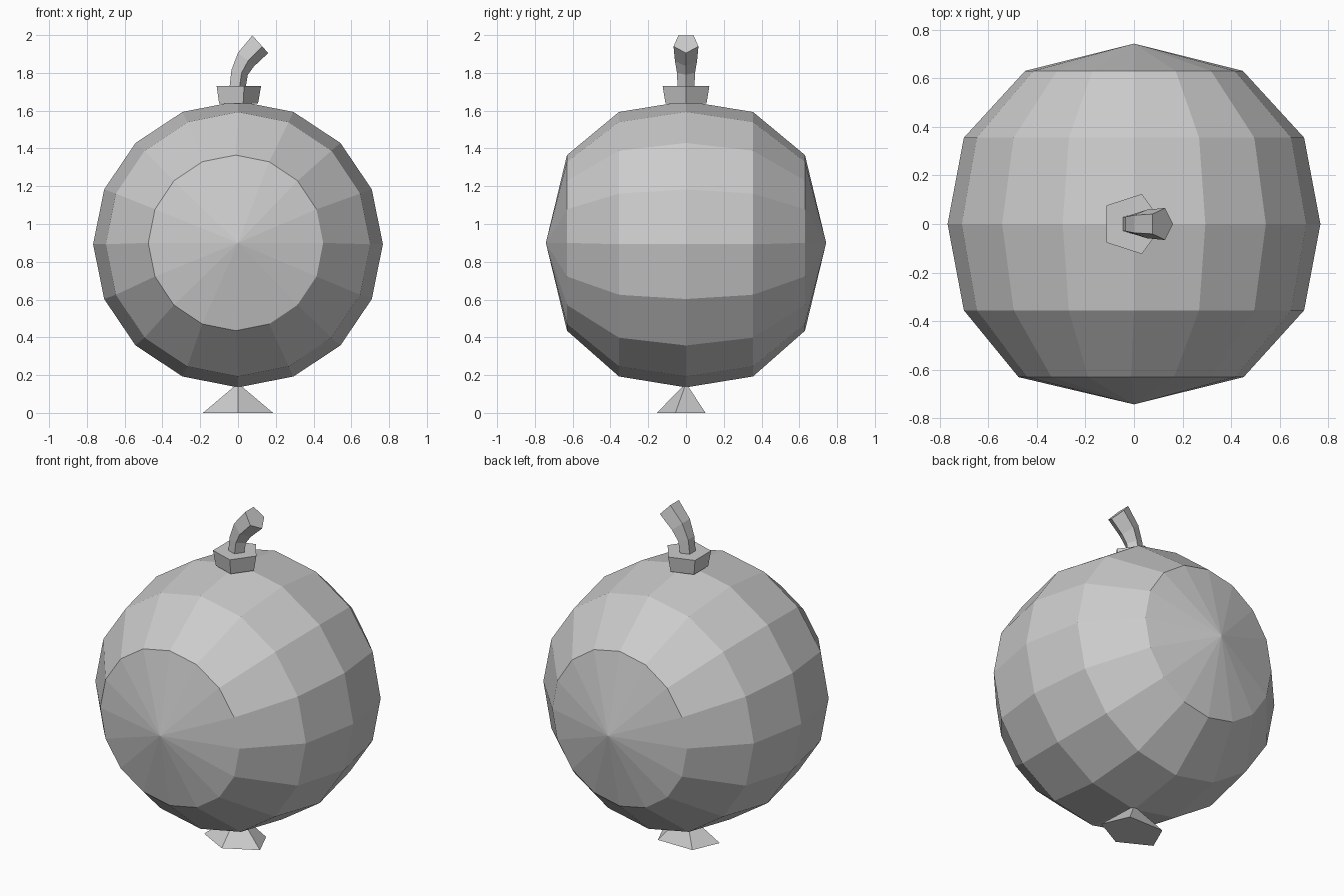
import bpy
import math
from mathutils import Vector

cube = bpy.data.objects.get("Cube")
if cube:
    bpy.data.objects.remove(cube, do_unlink=True)

grey = bpy.data.materials.new("light_grey")
grey.use_nodes = True
colour = (0.6, 0.6, 0.6, 1)
grey.diffuse_color = colour
grey.node_tree.nodes["Principled BSDF"].inputs["Base Color"].default_value = colour


def ring(centre, u, v, count):
    """Points of an ellipse; u and v are its two radius vectors."""
    c, u, v = Vector(centre), Vector(u), Vector(v)
    turns = [2 * math.pi * i / count for i in range(count)]
    return [c + u * math.cos(a) + v * math.sin(a) for a in turns]


def loft(name, rings, start=None, end=None):
    """Skin rings; start/end is None (open), 'flat' or a pole point."""
    n = len(rings[0])
    verts = [p for r in rings for p in r]
    faces = [(k * n + i, k * n + (i + 1) % n, (k + 1) * n + (i + 1) % n, (k + 1) * n + i)
             for k in range(len(rings) - 1) for i in range(n)]
    for cap, base, flip in ((start, 0, True), (end, (len(rings) - 1) * n, False)):
        loop = list(range(base, base + n))
        if flip:
            loop.reverse()
        if cap == "flat":
            faces.append(loop)
        elif cap is not None:
            verts.append(Vector(cap))
            faces += [(loop[i], loop[(i + 1) % n], len(verts) - 1) for i in range(n)]
    mesh = bpy.data.meshes.new(name)
    mesh.from_pydata(verts, [], faces)
    mesh.materials.append(grey)
    obj = bpy.data.objects.new(name, mesh)
    bpy.context.collection.objects.link(obj)
    return obj


# Faceted round body: rings stacked from back to front (y, centre x, x radius, z radius)
MID = 0.893
profile = [(0.63, 0, 0.448, 0.465), (0.355, 0, 0.70, 0.70), (0, 0, 0.767, 0.758),
           (-0.355, 0, 0.70, 0.70), (-0.63, -0.012, 0.463, 0.465)]
body_rings = [ring((x, y, MID + 0.007), (rx, 0, 0), (0, 0, rz), 16) if abs(y) > 0.5
              else ring((x, y, MID), (rx, 0, 0), (0, 0, rz), 16)
              for y, x, rx, rz in profile]
loft("body", body_rings, start=(0, 0.742, 0.9))

# Shallow cone closing the front
loft("front_cap", body_rings[-1:], end=(0, -0.742, 0.9))

# Five-sided collar, wider at the top
loft("collar", [ring((-0.008, 0, z), (r, 0, 0), (0, r, 0), 5)
                for z, r in ((1.638, 0.114), (1.73, 0.13))], "flat", "flat")

# Curved stem: back and front points of each five-sided section (x, z)
sections = [((-0.05, 1.68), (0.033, 1.68)), ((-0.035, 1.815), (0.052, 1.79)),
            ((0, 1.907), (0.085, 1.835)), ((0.076, 1.998), (0.16, 1.905))]
stem_rings = []
for back, front in sections:
    b, f = Vector((back[0], 0, back[1])), Vector((front[0], 0, front[1]))
    u = (f - b) / (1 + math.cos(math.pi / 5))
    stem_rings.append(ring(f - u, u, (0, u.length, 0), 5))
loft("stem", stem_rings, "flat", "flat")

# Five-sided foot tapering into the body
loft("foot", [ring((0, -0.012, 0), (0, -0.143, 0), (0.195, 0, 0), 5)],
     "flat", (0, 0, 0.157))
